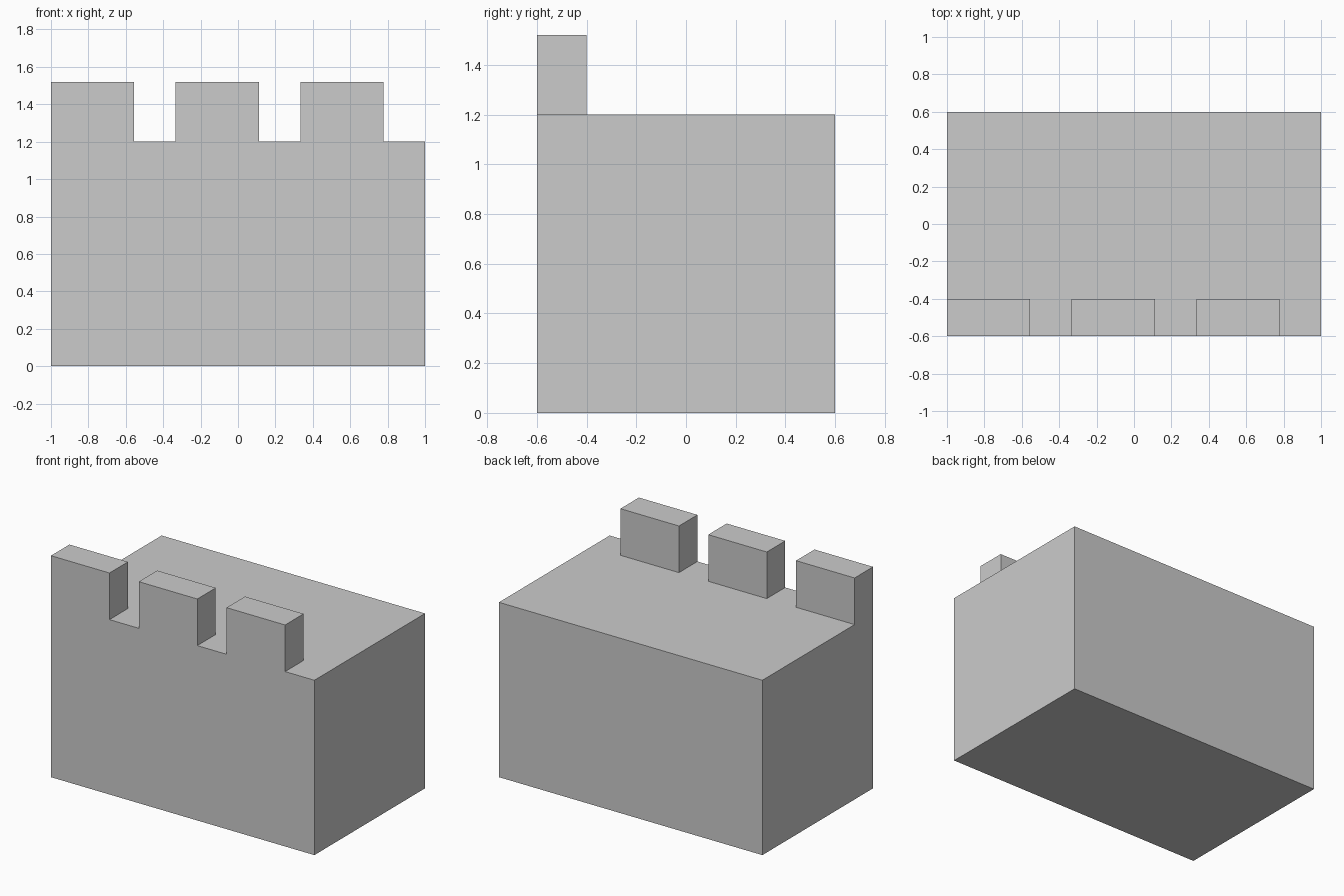
import bpy, bmesh, math
from mathutils import Vector

if "Cube" in bpy.data.objects:
    bpy.data.objects.remove(bpy.data.objects["Cube"])

W, D, H = 2.0, 1.2, 1.2            # block size
RISE, DEPTH = 0.32, 0.2            # merlon height and thickness
PITCH = W / 3                      # merlon spacing
MERLON = PITCH * 2 / 3             # merlon width
spans = [(-W / 2 + i * PITCH, -W / 2 + i * PITCH + MERLON) for i in range(3)]
inner_y = -D / 2 + DEPTH

# Solid block standing on the ground
bm = bmesh.new()
bmesh.ops.create_cube(bm, size=1)
for v in bm.verts:
    v.co = Vector((v.co.x * W, v.co.y * D, (v.co.z + 0.5) * H))


def cut(point, normal):
    bmesh.ops.bisect_plane(bm, geom=bm.verts[:] + bm.edges[:] + bm.faces[:],
                           plane_co=point, plane_no=normal)


# Score the outlines of the merlons into the block
cut((0, inner_y, 0), (0, 1, 0))
for x in sorted({x for s in spans for x in s if x > -W / 2 + 0.001}):
    cut((x, 0, 0), (1, 0, 0))


def is_merlon(face):
    c = face.calc_center_median()
    return (c.z > H - 0.001 and c.y < inner_y - 0.001
            and any(a < c.x < b for a, b in spans))


# Raise the merlons along the front edge
tops = [f for f in bm.faces if is_merlon(f)]
raised = bmesh.ops.extrude_face_region(bm, geom=tops)["geom"]
bmesh.ops.translate(bm, vec=(0, 0, RISE),
                    verts=[g for g in raised if isinstance(g, bmesh.types.BMVert)])

# Merge coplanar faces back together
bmesh.ops.dissolve_limit(bm, angle_limit=math.radians(1),
                         verts=bm.verts[:], edges=bm.edges[:])
bmesh.ops.recalc_face_normals(bm, faces=bm.faces[:])

mesh = bpy.data.meshes.new("battlement_block")
bm.to_mesh(mesh)
bm.free()
bpy.context.collection.objects.link(bpy.data.objects.new("battlement_block", mesh))
